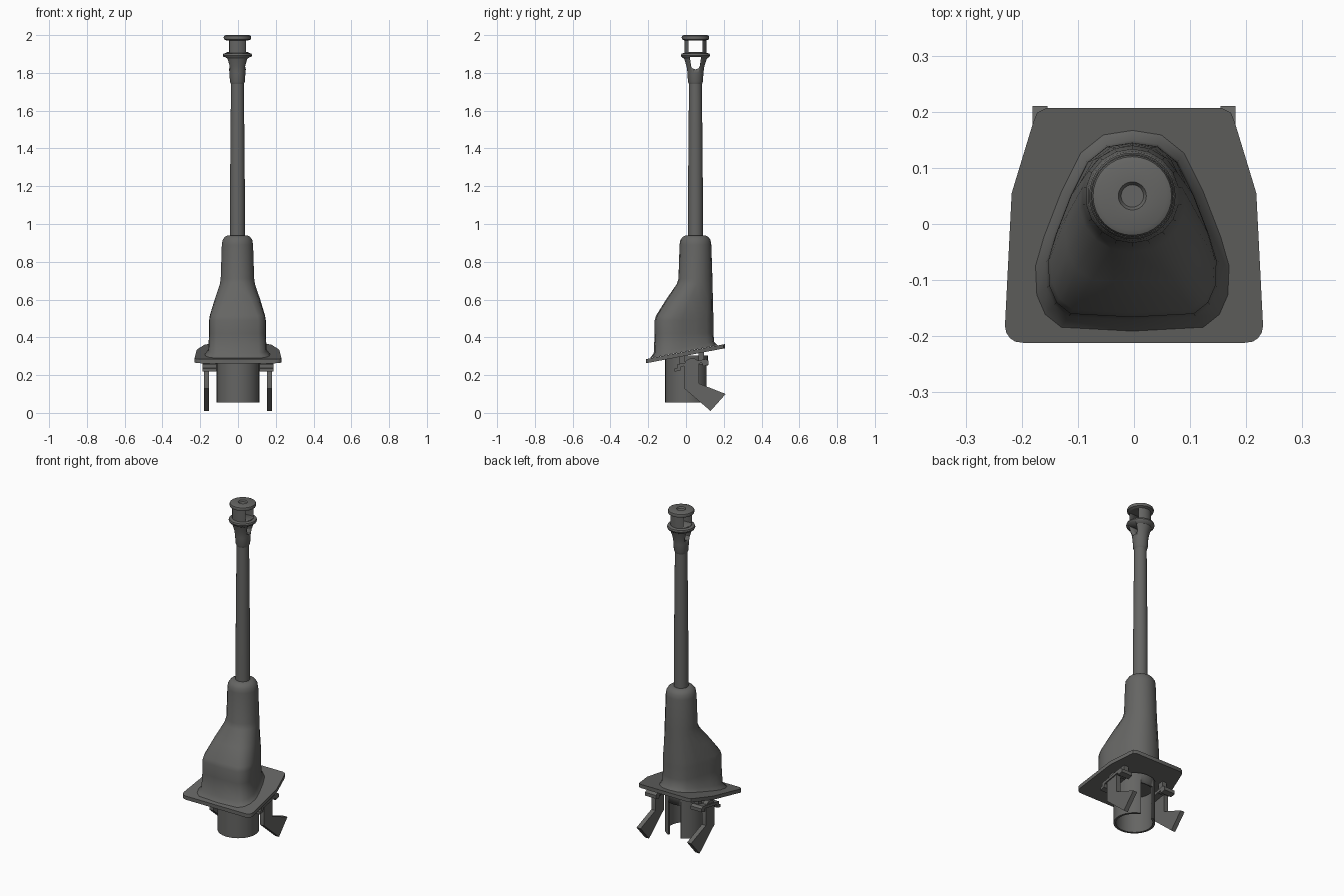
import bpy, bmesh, math
from mathutils import Vector

if "Cube" in bpy.data.objects:
    bpy.data.objects.remove(bpy.data.objects["Cube"])

grey = bpy.data.materials.new("dark_grey_plastic")
grey.use_nodes = True
COLOUR = (0.13, 0.13, 0.125, 1)
grey.diffuse_color = COLOUR
grey.node_tree.nodes["Principled BSDF"].inputs["Base Color"].default_value = COLOUR

AXIS = Vector((-0.003, 0.05, 0))      # centre line of the lever


def plate_z(y):
    """Height of the tilted top of the base plate."""
    return 0.325 + 0.19 * y


def finish(name, bm, angle=35):
    bmesh.ops.recalc_face_normals(bm, faces=bm.faces)
    mesh = bpy.data.meshes.new(name)
    bm.to_mesh(mesh)
    bm.free()
    mesh.materials.append(grey)
    ob = bpy.data.objects.new(name, mesh)
    bpy.context.collection.objects.link(ob)
    bpy.ops.object.select_all(action='DESELECT')
    ob.select_set(True)
    bpy.context.view_layer.objects.active = ob
    bpy.ops.object.shade_smooth_by_angle(angle=math.radians(angle))
    return ob


def loft(name, rings, cap=True, angle=35):
    """Skin a list of rings that have equal point counts."""
    bm = bmesh.new()
    loops = [[bm.verts.new(p) for p in ring] for ring in rings]
    for a, b in zip(loops, loops[1:]):
        for i in range(len(a)):
            j = (i + 1) % len(a)
            bm.faces.new((a[i], a[j], b[j], b[i]))
    if cap:
        bm.faces.new(loops[0])
        bm.faces.new(loops[-1])
    return finish(name, bm, angle)


def circle(r, z, centre=AXIS, n=32):
    return [centre + Vector((r * math.sin(2 * math.pi * i / n),
                             r * math.cos(2 * math.pi * i / n), z)) for i in range(n)]


def lathe(name, profile, **kw):
    return loft(name, [circle(r, z) for r, z in profile], **kw)


def side_extrude(name, outline, x0, x1):
    """Extrude a (y, z) outline along x."""
    return loft(name, [[Vector((x, y, z)) for y, z in outline] for x in (x0, x1)])


def cut(ob, cutter):
    mod = ob.modifiers.new("cut", 'BOOLEAN')
    mod.operation = 'DIFFERENCE'
    mod.solver = 'EXACT'
    mod.object = cutter
    bpy.ops.object.select_all(action='DESELECT')
    ob.select_set(True)
    bpy.context.view_layer.objects.active = ob
    bpy.ops.object.modifier_apply(modifier=mod.name)
    bpy.data.objects.remove(cutter)


# Lever shaft
lathe("lever_shaft", [(0.04, 0.88), (0.04, 1.1), (0.034, 1.76)])

# Head: flared socket, lower collar, neck and top cap with a shallow recess
head = lathe("lever_head", [
    (0.034, 1.74), (0.04, 1.755), (0.042, 1.8), (0.047, 1.835), (0.06, 1.875),
    (0.074, 1.885), (0.077, 1.893), (0.074, 1.902), (0.058, 1.906),
    (0.058, 1.972), (0.071, 1.978), (0.073, 1.988), (0.07, 1.996), (0.061, 2.0),
    (0.025, 2.0), (0.02, 1.992)])
yc = AXIS.y
cut(head, side_extrude("window_cutter", [(yc - 0.037, 1.91), (yc + 0.037, 1.91),
                                         (yc + 0.037, 1.972), (yc - 0.037, 1.972)], -0.2, 0.2))
arc = [(yc + 0.024 * math.cos(a), 1.843 + 0.024 * math.sin(a))
       for a in (math.pi * (1 + i / 10) for i in range(11))]
cut(head, side_extrude("slot_cutter", arc + [(yc + 0.03, 1.885), (yc - 0.03, 1.885)], -0.2, 0.2))

# Boot: rounded wedge at the base blending into a round sleeve
half = [(0, .145), (.045, .138), (.08, .11), (.11, .05), (.137, -.02),
        (.15, -.065), (.148, -.11), (.135, -.14), (.11, -.16), (0, -.166)]
outline = half + [(-x, y) for x, y in half[-2:0:-1]]


def boot_ring(z, blend, r=0.09, scale=1.0):
    ring = []
    for (x, y), c in zip(outline, circle(r, 0, n=len(outline))):
        p = Vector((x * scale + AXIS.x, y * scale, 0)).lerp(c, blend)
        p.z = plate_z(p.y) + 0.001 if z is None else z
        ring.append(p)
    return ring


skirt = boot_ring(None, 0, scale=1.03)
for p in skirt:
    p.z += 0.022
loft("boot", [boot_ring(None, 0, scale=1.15), skirt,
              boot_ring(0.42, 0), boot_ring(0.49, 0), boot_ring(0.515, 0.06),
              boot_ring(0.6, 0.48), boot_ring(0.68, 0.92), boot_ring(0.71, 1),
              boot_ring(0.89, 1, 0.084), boot_ring(0.915, 1, 0.08),
              boot_ring(0.932, 1, 0.068), boot_ring(0.94, 1, 0.052)], angle=50)

# Tilted base plate with rounded corners
side = [(0.195, -0.212)]
side += [(0.2 + 0.03 * math.sin(a), -0.182 - 0.03 * math.cos(a))
         for a in (math.pi / 8 * i for i in range(1, 5))]
side += [(0.218, 0.055), (0.18, 0.18), (0.173, 0.198), (0.155, 0.207)]
rim = side + [(-x, y) for x, y in reversed(side)]
loft("base_plate", [[Vector((x, y, plate_z(y) - d)) for x, y in rim] for d in (0.022, 0)])

# Lower tube, open underneath, with a slot down the back
centre = Vector((0, 0.003, 0))
tube = loft("lower_tube", [circle(r, z, centre) for r, z in
                           ((0.1, 0.27), (0.1, 0.055), (0.113, 0.055), (0.113, 0.305))])
cut(tube, side_extrude("back_slot_cutter", [(0.06, 0.0), (0.2, 0.0), (0.2, 0.25), (0.06, 0.25)],
                       -0.04, 0.04))

# Locking levers and spring clips on both sides
lever = [(-.01, .255), (.0, .278), (.02, .288), (.045, .288), (.062, .278), (.07, .255),
         (.07, .155), (.21, .1), (.13, .01), (-.01, .13)]
clip = [(-.06, .235), (-.06, .218), (-.03, .225), (-.025, .245), (.085, .265),
        (.09, .247), (.12, .255), (.12, .275), (.105, .285), (-.045, .258), (-.045, .238)]
for s, label in ((1, "left"), (-1, "right")):
    side_extrude("locking_lever_" + label, lever, s * 0.154, s * 0.181)
    side_extrude("spring_clip_" + label, clip, s * 0.115, s * 0.187)
    for y in (-0.02, 0.08):
        top = plate_z(y) - 0.012
        side_extrude("clip_post_" + label, [(y - 0.015, 0.255), (y + 0.015, 0.255),
                                            (y + 0.015, top), (y - 0.015, top)],
                     s * 0.12, s * 0.15)
